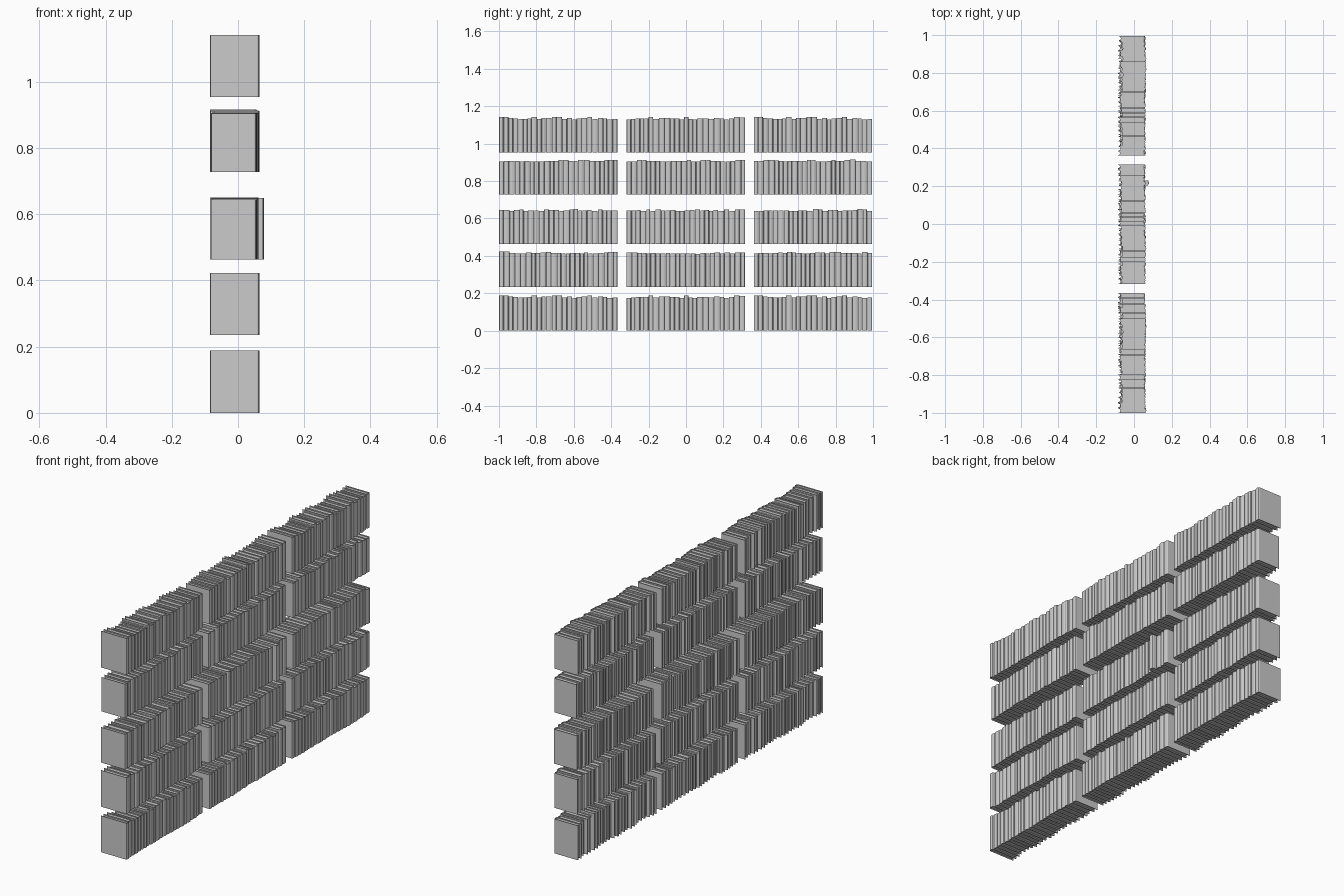
import bpy, bmesh, math, random

if "Cube" in bpy.data.objects:
    bpy.data.objects.remove(bpy.data.objects["Cube"])

BASES = [0.0, 0.235, 0.463, 0.728, 0.954]      # bottom of every row of books
STARTS = [-1.0, -0.318, 0.362]                 # left end of every group
GROUP = 0.634                                  # length of one group
BOARD = 0.0024                                 # cover thickness

# book heights per group, one digit per book (0 = 0.170, 9 = 0.188)
A = "996544594669946357946534"
B = "345559466553943554653598"
ROWS = [
    [A, B, A],
    ["995446556855445546445688", "765545445444443545646476", "455456586544567488555485"],
    ["664674554866458955647555", "556474855644568564648488", "445555544554984664556984"],
    ["345434333445774578445877", "338744533554733874433588", "448764344558833575489543"],
    [A, B, A],
]


def prism(bm, pts, z0, z1):
    """Extrude a closed counter-clockwise xy outline from z0 to z1."""
    lo = [bm.verts.new((x, y, z0)) for x, y in pts]
    hi = [bm.verts.new((x, y, z1)) for x, y in pts]
    n = len(pts)
    bm.faces.new(lo[::-1])
    bm.faces.new(hi)
    for i in range(n):
        j = (i + 1) % n
        bm.faces.new((lo[i], lo[j], hi[j], hi[i]))


def arc(x, y0, y1, bulge, n=6):
    """Rounded spine line from y0 to y1, bulging towards +x."""
    return [(x + bulge * math.sin(math.pi * i / n),
             (y0 + y1) / 2 - (y1 - y0) / 2 * math.cos(math.pi * i / n))
            for i in range(n + 1)]


def add_book(bm, y0, y1, z, h, back, front):
    bulge = 0.006
    xs = front - bulge
    # cover: U-shaped outline of two boards joined by a rounded spine
    outer = arc(xs, y0, y1, bulge)
    inner = arc(xs - 0.001, y0 + BOARD, y1 - BOARD, bulge - 0.001)
    outline = [(back, y0)] + outer + [(back, y1), (back, y1 - BOARD)]
    outline += inner[::-1] + [(back, y0 + BOARD)]
    prism(bm, outline, z, z + h)
    # page block, set back from the cover edges
    a, b = y0 + BOARD * 0.9, y1 - BOARD * 0.9
    pages = [(back + 0.008, a)] + arc(xs - 0.001, a, b, bulge - 0.002)
    pages += [(back + 0.008, b), (back + 0.011, (a + b) / 2)]
    prism(bm, pages, z + 0.005, z + h - 0.005)


def add_group(name, heights, y_start, z, seed, reach, full_first):
    rng = random.Random(seed)
    widths = [rng.uniform(0.8, 1.2) for _ in heights]
    scale = GROUP / sum(widths)
    bm = bmesh.new()
    y = y_start
    shift = 0.0
    for i, (digit, w) in enumerate(zip(heights, widths)):
        h = 0.170 + 0.002 * int(digit)
        w *= scale
        # neighbouring books drift in and out together
        shift = 0.6 * shift + rng.uniform(-0.004, 0.004)
        front = min(0.059 + shift, 0.069)
        back = front - h * 0.76 + rng.uniform(-0.004, 0.004)
        back = max(-0.085, back)
        if i == 0 and full_first:
            back, front = -0.083, 0.065
        elif i == reach:
            front, back = 0.079, -0.062
        add_book(bm, y + 0.0004, y + w - 0.0004, z, h, back, front)
        y += w
    bmesh.ops.recalc_face_normals(bm, faces=bm.faces)
    me = bpy.data.meshes.new(name)
    bm.to_mesh(me)
    bm.free()
    bpy.context.collection.objects.link(bpy.data.objects.new(name, me))


seeds = {}
for r, (z, row) in enumerate(zip(BASES, ROWS)):
    for c, (y, heights) in enumerate(zip(STARTS, row)):
        seed = seeds.setdefault(heights, len(seeds) + 3)   # repeated groups match
        reach = 20 if (r, c) == (2, 1) else None           # one book pulled forward
        add_group(f"books_row{r + 1}_group{c + 1}", heights, y, z, seed, reach,
                  c == 0 and r in (0, 1, 4))
